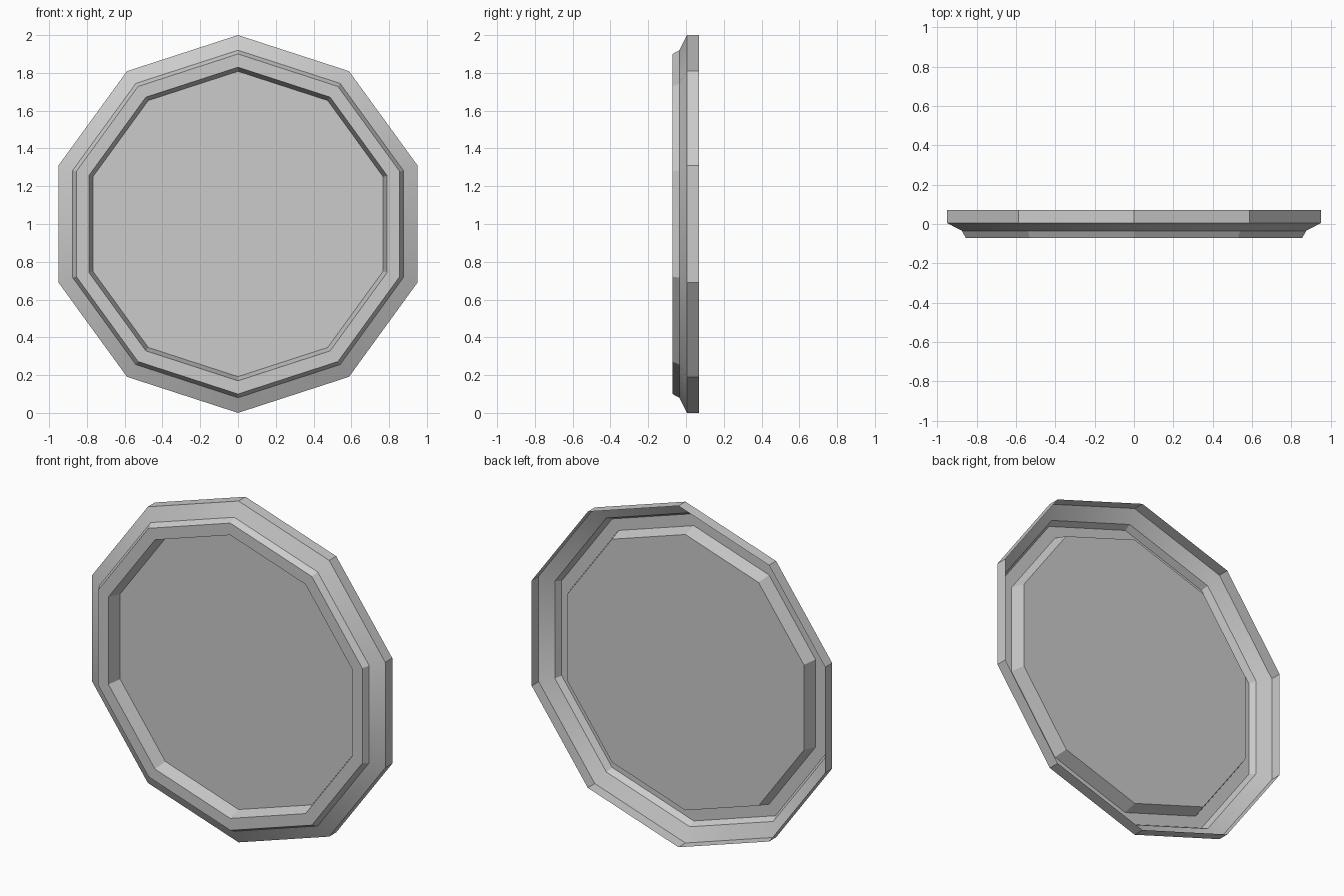
import bpy
import bmesh
from math import sin, cos, tau, radians

SIDES = 10

cube = bpy.data.objects.get("Cube")
if cube:
    bpy.data.objects.remove(cube, do_unlink=True)

grey = bpy.data.materials.new("light grey")
grey.use_nodes = True
colour = (0.6, 0.6, 0.6, 1.0)
grey.diffuse_color = colour
grey.node_tree.nodes["Principled BSDF"].inputs["Base Color"].default_value = colour


def lathe(name, profile, cap=False):
    """Sweep a (radius, y) profile around the y axis as a ten-sided shell."""
    bm = bmesh.new()
    rings = [[bm.verts.new((r * sin(tau * k / SIDES), y, 1 + r * cos(tau * k / SIDES)))
              for k in range(SIDES)] for r, y in profile]
    for a, b in zip(rings, rings[1:]):
        for k in range(SIDES):
            n = (k + 1) % SIDES
            bm.faces.new((a[k], a[n], b[n], b[k]))
    if cap:
        bm.faces.new(rings[-1])
    bm.normal_update()
    # The flat parts must face the front
    if sum(f.normal.y * f.calc_area() for f in bm.faces) > 0:
        bmesh.ops.reverse_faces(bm, faces=bm.faces[:])
    mesh = bpy.data.meshes.new(name)
    bm.to_mesh(mesh)
    bm.free()
    mesh.materials.append(grey)
    obj = bpy.data.objects.new(name, mesh)
    bpy.context.collection.objects.link(obj)
    bpy.ops.object.select_all(action="DESELECT")
    obj.select_set(True)
    bpy.context.view_layer.objects.active = obj
    bpy.ops.object.shade_smooth_by_angle(angle=radians(30))
    return obj


# Open-backed moulding: side wall, bevel, raised lip and inner slope
lathe("frame", [(1.0, 0.07), (1.0, 0.005), (0.92, -0.035), (0.9, -0.072),
                (0.83, -0.072), (0.808, 0.006)])

# Flat panel closing the frame
lathe("panel", [(0.808, 0.006)], cap=True)
